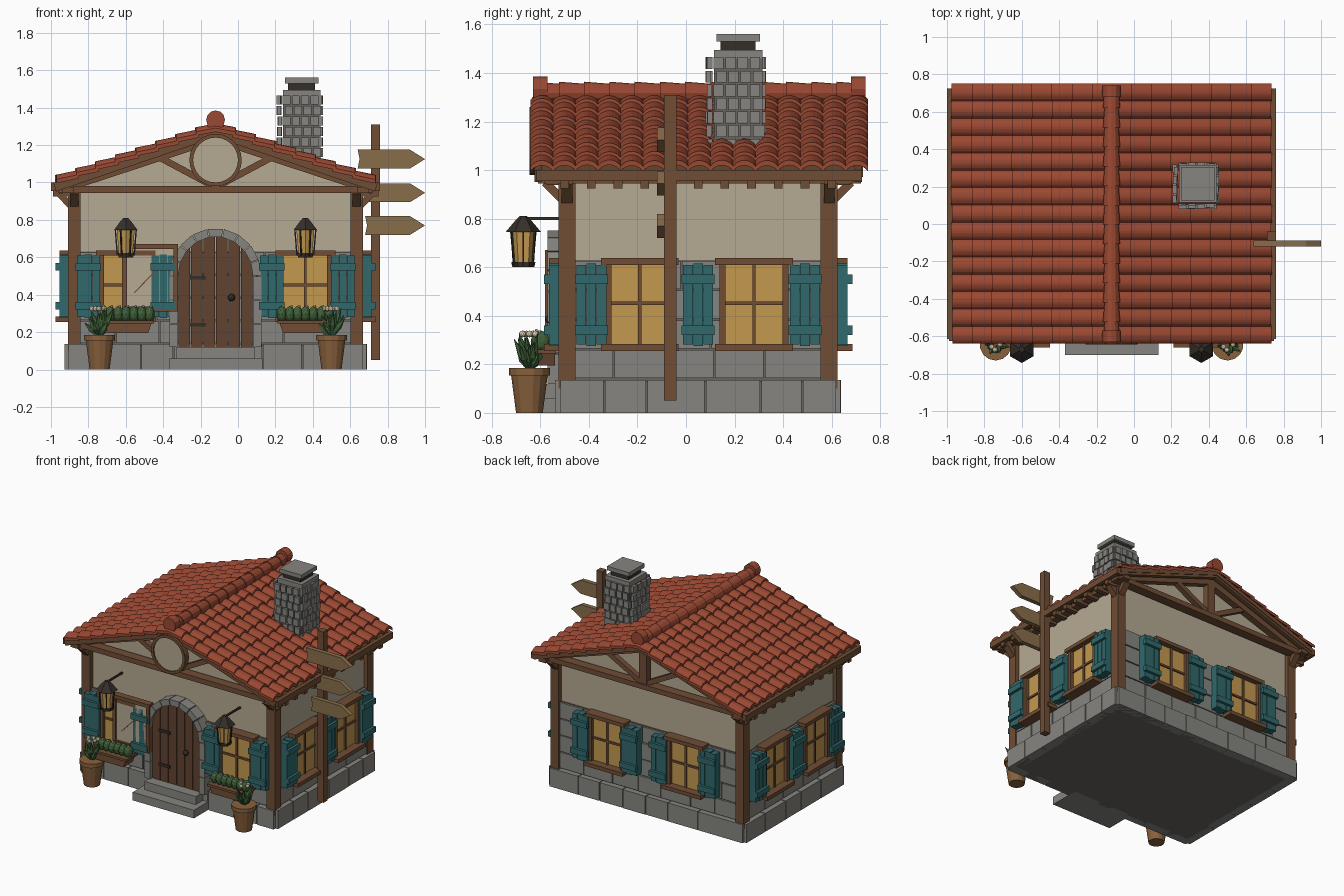
import bpy, bmesh, math, random
from mathutils import Matrix, Vector

if "Cube" in bpy.data.objects:
    bpy.data.objects.remove(bpy.data.objects["Cube"])
random.seed(4)

def mat(name, r, g, b):
    m = bpy.data.materials.new(name)
    m.diffuse_color = (r, g, b, 1)
    m.use_nodes = True
    m.node_tree.nodes["Principled BSDF"].inputs["Base Color"].default_value = m.diffuse_color
    return m

STONE, DARK = mat("stone", .24, .235, .215), mat("dark_metal", .035, .028, .022)
MORTAR, CREAM = mat("mortar", .14, .13, .115), mat("plaster", .46, .40, .29)
WOOD, DOOR = mat("timber", .16, .075, .035), mat("door_wood", .12, .055, .028)
SIGN, TEAL = mat("sign_wood", .25, .155, .07), mat("teal_paint", .03, .14, .15)
GLOW, TILE = mat("lit_glass", .55, .32, .08), mat("roof_tile", .32, .065, .032)
CLAY, LEAF = mat("clay", .25, .12, .045), mat("leaf", .05, .12, .04)
BLOOM = mat("bloom", .7, .6, .45)

class Part:
    """Collects shapes into one mesh, all placed through matrix M."""
    def __init__(self, name, material, M=Matrix()):
        self.name, self.material, self.M, self.bm = name, material, M, bmesh.new()

    def box(self, x0, x1, y0, y1, z0, z1):
        T = Matrix.Translation(((x0+x1)/2, (y0+y1)/2, (z0+z1)/2))
        bmesh.ops.create_cube(self.bm, size=1, matrix=self.M @ T @ Matrix.Diagonal((x1-x0, y1-y0, z1-z0, 1)))

    def beam(self, a, b, w, h):
        a, b = Vector(a), Vector(b)
        R = (b-a).to_track_quat('X', 'Z').to_matrix().to_4x4()
        bmesh.ops.create_cube(self.bm, size=1, matrix=self.M @ Matrix.Translation((a+b)/2) @ R
                              @ Matrix.Diagonal(((b-a).length, w, h, 1)))

    def cone(self, a, b, r0, r1, n=12):
        a, b = Vector(a), Vector(b)
        R = (b-a).to_track_quat('Z', 'Y').to_matrix().to_4x4()
        bmesh.ops.create_cone(self.bm, cap_ends=True, segments=n, radius1=r0, radius2=r1,
                              depth=(b-a).length, matrix=self.M @ Matrix.Translation((a+b)/2) @ R)

    def ball(self, c, sx, sy, sz):
        bmesh.ops.create_icosphere(self.bm, subdivisions=2, radius=1,
                                   matrix=self.M @ Matrix.Translation(c) @ Matrix.Diagonal((sx, sy, sz, 1)))

    def prism(self, pts, y0, y1):
        f, k = [[self.bm.verts.new(self.M @ Vector((x, y, z))) for x, z in pts] for y in (y0, y1)]
        self.bm.faces.new(f)
        self.bm.faces.new(k[::-1])
        for i in range(len(pts)):
            j = (i+1) % len(pts)
            self.bm.faces.new((f[i], k[i], k[j], f[j]))

    def done(self):
        bmesh.ops.recalc_face_normals(self.bm, faces=self.bm.faces)
        me = bpy.data.meshes.new(self.name)
        self.bm.to_mesh(me)
        self.bm.free()
        me.materials.append(self.material)
        ob = bpy.data.objects.new(self.name, me)
        bpy.context.collection.objects.link(ob)
        return ob

CX, CY, HX, HY = -.12, .05, .76, .54      # house centre and wall half sizes
H = Matrix.Translation((CX, 0, 0))        # frame with x = 0 on the ridge
roof_z = lambda d: 1.29 - .34*d

# Walls with gables, and the core of the plinth
p = Part("plaster_walls", CREAM, H)
p.prism([(-HX, .1), (HX, .1), (HX, roof_z(HX)-.03), (0, 1.26), (-HX, roof_z(HX)-.03)], CY-HY, CY+HY)
p.done()
p = Part("stone_core", MORTAR, H)
p.box(-HX-.02, HX+.02, CY-HY-.035, CY+HY+.035, 0, .13)
p.box(-HX-.005, HX+.005, CY-HY-.005, CY+HY+.005, .1, .63)
p.done()

# Each wall frame: local x runs along the wall, local -y points outwards
def wall(angle, x, y):
    return Matrix.Translation((x, y, 0)) @ Matrix.Rotation(math.radians(angle), 4, 'Z')
WALLS = {"front": (wall(0, CX, CY-HY), HX, [-.48, .48], [-.68, -.28, .30, .68]),
         "right": (wall(90, CX+HX, CY), HY, [-.24, .23], [-.44, 0, .44]),
         "back": (wall(180, CX, CY+HY), HX, [-.32, .32], [-.52, -.12, .12, .52]),
         "left": (wall(-90, CX-HX, CY), HY, [-.23, .24], [-.44, 0, .44])}
for side, (M, half, wins, shuts) in WALLS.items():
    # Stone courses
    p = Part(side+"_stonework", STONE, M)
    for c in range(5):
        z0, z1 = (0, .14) if c == 0 else (.14+(c-1)*.1225, .14+c*.1225)
        out, end = (.045, half+.03) if c == 0 else (.016, half+.01)
        x = -end
        while x < end - .02:
            w = random.uniform(.17, .25)
            if end - x - w < .12:
                w = end - x
            p.box(x+.003, x+w-.003, -out-random.uniform(0, .004), .02, z0+(.003 if c else 0), z1-.004)
            x += w
    p.done()
    # Windows
    g, f = Part(side+"_window_glass", GLOW, M), Part(side+"_window_frames", WOOD, M)
    for u in wins:
        g.box(u-.13, u+.13, -.035, 0, .28, .62)
        for s in (-1, 1):
            f.box(u+s*.13-.013, u+s*.13+.013, -.06, 0, .27, .62)
        f.box(u-.16, u+.16, -.075, 0, .61, .637)
        f.box(u-.16, u+.16, -.095, 0, .255, .283)
        f.box(u-.007, u+.007, -.045, 0, .28, .61)
        f.box(u-.13, u+.13, -.045, 0, .445, .459)
    g.done(), f.done()
    # Shutters of three planks and two battens
    p = Part(side+"_shutters", TEAL, M)
    for u in shuts:
        for k in (-1, 0, 1):
            p.box(u+k*.042-.02, u+k*.042+.02, -.075, -.012, .275+abs(k)*.006, .615-abs(k)*.006)
        for z in (.34, .55):
            p.box(u-.068, u+.068, -.095, -.07, z-.02, z+.02)
    p.done()

# Corner posts, eave plates, brackets and rafter tails
p = Part("timber_frame", WOOD, H)
for sx in (-1, 1):
    for y in (CY-HY, CY+HY):
        x = sx*(HX-.005)
        p.box(x-.033, x+.033, y-.035, y+.035, .1, .98)
        p.beam((sx*.77, y, .87), (sx*.85, y, .955), .045, .035)
        o = -1 if y < 0 else 1
        p.beam((x, y, .86), (x, y+o*.09, .95), .045, .035)
    p.box(sx*.79-.03, sx*.79+.03, -.61, .72, .945, .975)
    p.box(sx*.865-.014, sx*.865+.014, -.615, .725, .955, 1.0)
    for k in range(11):
        y = -.5 + k*.11
        p.box(sx*.82-.05, sx*.82+.05, y-.018, y+.018, .925, .965)
# Gable trusses, front and back
for y, o in ((CY-HY-.06, -1), (CY+HY+.06, 1)):
    p.box(-.84, .84, y-.035, y+.035, .945, .982)
    p.box(-.03, .03, y-.025, y+.025, .97, 1.25)
    for s in (-1, 1):
        p.beam((0, y, roof_z(0)-.055), (s*.84, y, roof_z(.84)-.045), .05, .045)
        p.beam((0, y+o*.06, roof_z(0)-.022), (s*.86, y+o*.06, roof_z(.86)-.022), .03, .05)
        p.beam((s*.03, y, .99), (s*.33, y, 1.15), .04, .035)
p.done()

# Roof deck
p = Part("roof_deck", WOOD, H)
for s in (-1, 1):
    p.prism([(0, 1.29), (s*.85, roof_z(.85)), (s*.85, roof_z(.85)-.03), (0, 1.26)], -.62, .73)
p.done()
# Overlapping courses of arched tiles
COLS, SEG, ROWS, Y0, Y1 = 15, 8, 8, -.64, .75
p = Part("roof_tiles", TILE, H)
for s in (-1, 1):
    for r in range(ROWS):
        d1, d0 = .855*(r+1)/ROWS, max(0, .855*r/ROWS - .015)
        for c in range(COLS):
            j = random.uniform(-.006, .004)
            rows = []
            for d, lift in ((d1+j, -.004), (d1+j, .017), (d0, .001), (d0, -.02)):
                line = []
                for k in range(SEG+1):
                    t = k/SEG
                    y = Y0 + (Y1-Y0)*(c+t)/COLS
                    line.append(p.bm.verts.new(H @ Vector((s*d, y, roof_z(d)+lift+.024*math.sin(math.pi*t)**.7))))
                rows.append(line)
            for a in range(4):
                A, B = rows[a], rows[(a+1) % 4]
                for k in range(SEG):
                    p.bm.faces.new((A[k], A[k+1], B[k+1], B[k]))
            p.bm.faces.new([q[0] for q in rows])
            p.bm.faces.new([q[-1] for q in rows])
p.done()
p = Part("ridge_tiles", TILE, H)
for k in range(13):
    y = -.62 + k*.104
    p.cone((0, y-.008, 1.318), (0, y+.108, 1.318), .046, .037)
for y in (-.60, .71):
    p.cone((0, y-.03, 1.335), (0, y+.03, 1.335), .05, .05)
p.done()

# Round gable board, left plain
p = Part("gable_disc_rim", WOOD, H)
for k in range(24):
    a, b = k*math.pi/12, (k+1)*math.pi/12
    p.prism([(r*math.cos(t), 1.12+r*math.sin(t)) for r, t in ((.12, a), (.14, a), (.14, b), (.12, b))], -.645, -.60)
p.done()
p = Part("gable_disc", CREAM, H)
p.cone((0, -.60, 1.12), (0, -.635, 1.12), .125, .125, 24)
p.done()

# Chimney: dark core, staggered bricks, cap
p, q = Part("chimney_bricks", STONE), Part("chimney_core", MORTAR)
X, Y, B = .34, .215, .1
q.box(X-B, X+B, Y-B, Y+B, 1.05, 1.46)
for c in range(7):
    z = 1.08 + c*.056
    for k in range(4):
        u = -B + .025 + k*.05 + (.006 if c % 2 else -.006)
        for s in (-1, 1):
            e = B + random.uniform(.006, .014)
            p.box(X+u-.021, X+u+.021, Y+s*e-.02, Y+s*e+.001, z, z+.049)
            p.box(X+s*e-.02, X+s*e+.001, Y+u-.021, Y+u+.021, z, z+.049)
p.box(X-.1, X+.1, Y-.1, Y+.1, 1.46, 1.495)
p.box(X-.09, X+.09, Y-.09, Y+.09, 1.53, 1.56)
p.done(), q.done()
p = Part("chimney_vent", DARK)
p.box(X-.072, X+.072, Y-.072, Y+.072, 1.49, 1.535)
p.done()

# Arched door, stone surround and steps
arc = lambda rx, rz, t: (rx*math.cos(t), .50+rz*math.sin(t))
p = Part("door_planks", DOOR, H)
for k in range(6):
    x0, x1 = -.2+k*.4/6+.002, -.2+(k+1)*.4/6-.002
    xs = [x1+(x0-x1)*i/4 for i in range(5)]
    p.prism([(x0, .12), (x1, .12)] + [(x, .50+.21*math.sqrt(max(.001, 1-(x/.2)**2))) for x in xs], -.545, -.48)
p.done()
p = Part("door_surround", STONE, H)
for k in range(9):
    a, b = k*math.pi/9+.01, (k+1)*math.pi/9-.01
    p.prism([arc(.2, .21, a), arc(.245, .255, a), arc(.245, .255, b), arc(.2, .21, b)], -.57, -.48)
for s in (-1, 1):
    for k in range(3):
        p.box(s*.2225-.0225, s*.2225+.0225, -.57, -.48, .12+k*.127, .243+k*.127)
p.done()
p = Part("door_steps", STONE, H)
p.box(-.25, .25, -.70, -.5, 0, .06)
p.box(-.21, .21, -.62, -.5, .06, .12)
p.done()
p = Part("door_hardware", DARK, H)
for z in (.24, .49):
    p.box(-.14, -.05, -.553, -.54, z-.01, z+.01)
p.ball((.085, -.56, .385), .02, .02, .02)
p.done()

# Notice board
p = Part("notice_board_panel", CREAM)
p.box(-.61, -.33, -.565, -.54, .32, .66)
p.done()
p = Part("notice_board_frame", WOOD)
for x in (-.607, -.333):
    p.box(x-.013, x+.013, -.58, -.53, .31, .67)
for z in (.323, .657):
    p.box(-.62, -.32, -.58, -.53, z-.013, z+.013)
p.beam((-.555, -.566, .41), (-.39, -.566, .58), .004, .006)
p.done()

# Lanterns, flower boxes and potted plants on both sides of the door
for n, s in (("left", -1), ("right", 1)):
    F = H @ Matrix.Translation((s*.48, 0, 0))
    p, g = Part(n+"_lantern_frame", DARK, F), Part(n+"_lantern_glass", GLOW, F)
    g.cone((0, -.67, .62), (0, -.67, .75), .043, .055, 6)
    p.cone((0, -.67, .745), (0, -.67, .79), .073, .035, 6)
    p.cone((0, -.67, .79), (0, -.67, .81), .035, .015, 6)
    p.cone((0, -.67, .60), (0, -.67, .622), .045, .05, 6)
    for k in range(6):
        t = k*math.pi/3 + math.pi/6
        c, d = math.sin(t), math.cos(t)
        p.beam((.045*c, -.67+.045*d, .61), (.056*c, -.67+.056*d, .75), .007, .007)
    p.beam((0, -.67, .80), (0, -.49, .80), .012, .012)
    p.done(), g.done()
    p = Part(n+"_flower_box", WOOD, F)
    p.prism([(-.12, .195), (.12, .195), (.14, .255), (-.14, .255)], -.65, -.54)
    p.box(-.15, .15, -.66, -.535, .245, .262)
    p.done()
    p, b = Part(n+"_box_plants", LEAF, F), Part(n+"_blooms", BLOOM, F)
    for k in range(7):
        x = -.125 + k*.042
        p.ball((x, -.60, .295), .028, .04, .045)
        b.ball((x+.008, -.615, .338), .008, .008, .008)
    # Pot outside the window
    px = s*.14
    q = Part(n+"_pot", CLAY, F)
    q.cone((px, -.645, 0), (px, -.645, .16), .055, .076, 14)
    q.cone((px, -.645, .155), (px, -.645, .185), .085, .085, 14)
    q.done()
    for k in range(18):
        t, r, z = k*2.4, random.uniform(.04, .09), random.uniform(.23, .33)
        tip = Vector((px+r*math.cos(t), -.645+.8*r*math.sin(t), z))
        mid = Vector((px, -.645, .18)).lerp(tip, .5)
        p.cone((px, -.645, .175), mid, .006, .02, 5)
        p.cone(mid, tip, .02, .001, 5)
        if k % 3 == 0:
            b.ball((px+.5*r*math.cos(t), -.645+.5*r*math.sin(t), .325), .014, .014, .014)
    p.done(), b.done()

# Signpost with three blank arrow boards
p = Part("sign_post", WOOD)
p.box(.71, .76, -.09, -.04, .05, 1.31)
p.done()
p = Part("arrow_boards", SIGN)
for x, z in ((.64, 1.125), (.68, .945), (.68, .77)):
    p.prism([(x, z-.05), (.92, z-.05), (1.0, z), (.92, z+.05), (x, z+.05), (x+.01, z)], -.12, -.088)
p.done()
